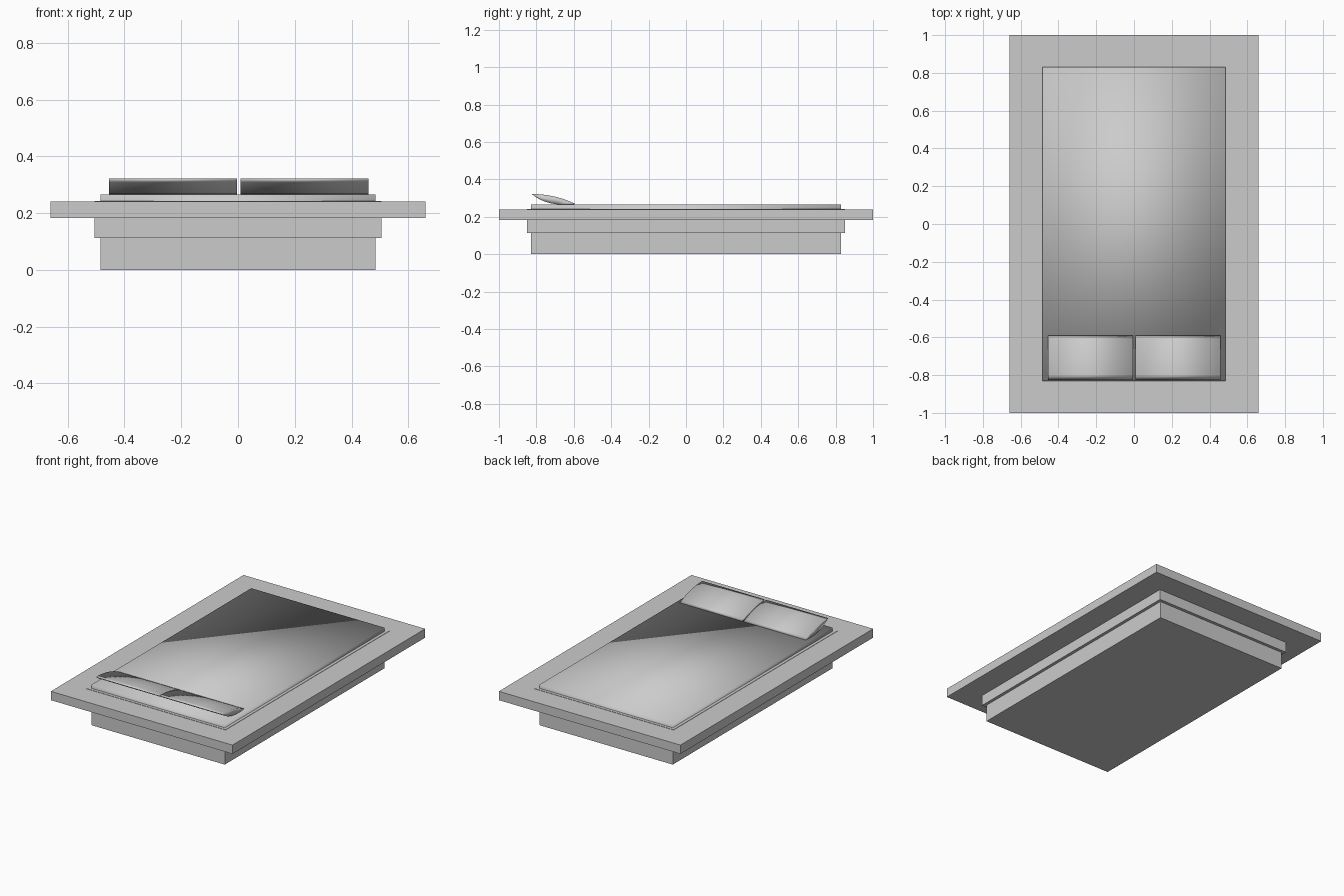
import bpy
import bmesh
from mathutils import Vector

cube = bpy.data.objects.get("Cube")
if cube:
    bpy.data.objects.remove(cube, do_unlink=True)

# One plain grey for the whole bed
grey = bpy.data.materials.new("plain grey")
grey.use_nodes = True
grey.diffuse_color = (0.6, 0.6, 0.6, 1)
grey.node_tree.nodes["Principled BSDF"].inputs["Base Color"].default_value = grey.diffuse_color


def add_object(name, bm, smooth=False):
    bmesh.ops.recalc_face_normals(bm, faces=bm.faces)
    for face in bm.faces:
        face.smooth = smooth
    mesh = bpy.data.meshes.new(name)
    bm.to_mesh(mesh)
    bm.free()
    mesh.materials.append(grey)
    obj = bpy.data.objects.new(name, mesh)
    bpy.context.collection.objects.link(obj)
    return obj


def add_slab(name, half_x, half_y, bottom, top, smooth=False):
    bm = bmesh.new()
    bmesh.ops.create_cube(bm, size=2)
    for v in bm.verts:
        v.co = (v.co.x * half_x, v.co.y * half_y, top if v.co.z > 0 else bottom)
    return add_slab_result(name, bm, smooth)


def add_slab_result(name, bm, smooth):
    return add_object(name, bm, smooth)


def bulge(start, control, end, steps):
    """Points of a quadratic curve in the side plane, without its last point."""
    a, b, c = Vector(start), Vector(control), Vector(end)
    points = []
    for i in range(steps):
        t = i / steps
        points.append(a * (1 - t) ** 2 + b * 2 * t * (1 - t) + c * t * t)
    return points


def add_pillow(name, left, right):
    # Tilted lens profile, swept sideways
    high, low = (-0.825, 0.322), (-0.59, 0.268)
    outline = bulge(high, (-0.7, 0.322), low, 10) + bulge(low, (-0.74, 0.25), high, 10)
    bm = bmesh.new()
    face = bm.faces.new([bm.verts.new((left, y, z)) for y, z in outline])
    swept = bmesh.ops.extrude_face_region(bm, geom=[face])["geom"]
    moved = [g for g in swept if isinstance(g, bmesh.types.BMVert)]
    bmesh.ops.translate(bm, verts=moved, vec=(right - left, 0, 0))
    return add_object(name, bm, smooth=True)


# Stepped base and wide platform
add_slab("base_plinth", 0.485, 0.83, 0, 0.115)
add_slab("inner_frame", 0.505, 0.85, 0.113, 0.242)
add_slab("platform", 0.66, 1.0, 0.182, 0.24)

# Mattress with soft shading
add_slab("mattress", 0.485, 0.83, 0.2, 0.265, smooth=True)

# Pair of pillows
add_pillow("right_pillow", -0.455, -0.004)
add_pillow("left_pillow", 0.008, 0.459)
